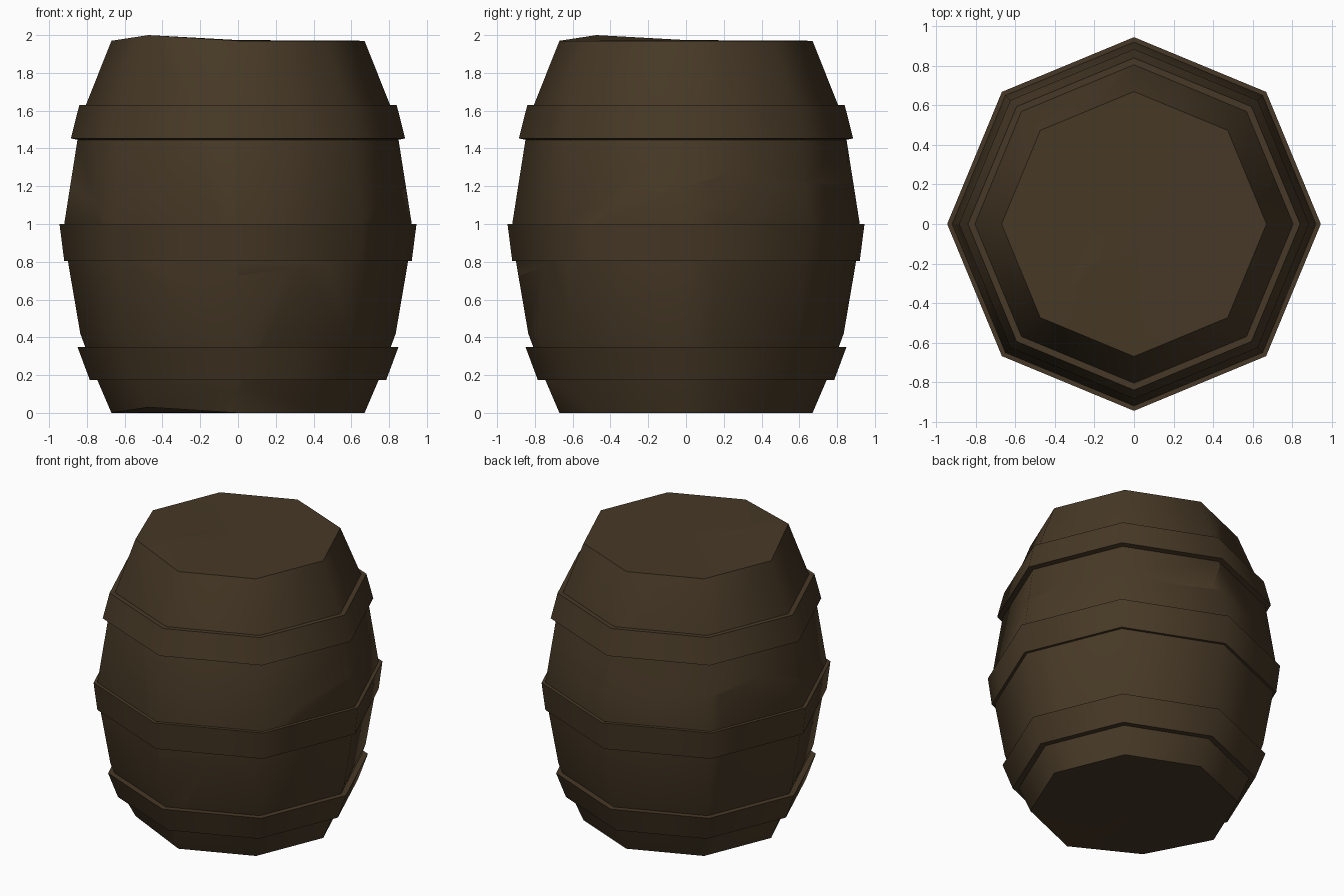
import bpy, bmesh, math
from mathutils import Vector

if "Cube" in bpy.data.objects:
    bpy.data.objects.remove(bpy.data.objects["Cube"])

wood = bpy.data.materials.new("dark_brown_wood")
wood.diffuse_color = (0.062, 0.040, 0.019, 1)
wood.use_nodes = True
wood.node_tree.nodes["Principled BSDF"].inputs["Base Color"].default_value = wood.diffuse_color
SIDES = 8


def new_object(name, bm):
    bmesh.ops.recalc_face_normals(bm, faces=bm.faces)
    me = bpy.data.meshes.new(name)
    bm.to_mesh(me)
    bm.free()
    ob = bpy.data.objects.new(name, me)
    bpy.context.collection.objects.link(ob)
    return ob


def lathe(profile, closed):
    """Octagonal solid (capped) or ring (closed profile) from (radius, z) points."""
    bm = bmesh.new()
    rings = [[bm.verts.new((r * math.cos(k * math.tau / SIDES),
                            r * math.sin(k * math.tau / SIDES), z))
              for k in range(SIDES)] for r, z in profile]
    pairs = list(zip(rings, rings[1:]))
    if closed:
        pairs.append((rings[-1], rings[0]))
    for a, b in pairs:
        for k in range(SIDES):
            n = (k + 1) % SIDES
            bm.faces.new((a[k], a[n], b[n], b[k]))
    if not closed:
        bm.faces.new(rings[0])
        bm.faces.new(rings[-1])
    return bm


def prism(points, direction):
    bm = bmesh.new()
    d = Vector(direction)
    a = [bm.verts.new(p) for p in points]
    b = [bm.verts.new(Vector(p) + d) for p in points]
    bm.faces.new(a)
    bm.faces.new(b)
    for i in range(len(a)):
        j = (i + 1) % len(a)
        bm.faces.new((a[i], a[j], b[j], b[i]))
    ob = new_object("cutter", bm)
    ob.hide_render = True
    return ob


def split(ob, cutter, inside, outside):
    """Break an object into the piece inside and the piece outside a cutter."""
    out = []
    for name, op in ((inside, 'INTERSECT'), (outside, 'DIFFERENCE')):
        mod = ob.modifiers.new("cut", 'BOOLEAN')
        mod.operation, mod.object, mod.solver = op, cutter, 'EXACT'
        ev = ob.evaluated_get(bpy.context.evaluated_depsgraph_get())
        me = bpy.data.meshes.new_from_object(ev)
        ob.modifiers.remove(mod)
        piece = bpy.data.objects.new(name, me)
        bpy.context.collection.objects.link(piece)
        out.append(piece)
    bpy.data.objects.remove(ob)
    bpy.data.objects.remove(cutter)
    return out


# barrel body, with one slightly lifted corner at top and bottom
bm = lathe([(0.67, 0), (0.745, 0.175), (0.835, 0.42), (0.9, 0.8), (0.92, 1.0),
            (0.85, 1.445), (0.805, 1.63), (0.67, 1.97)], False)
for v in bm.verts:
    if v.co.x < -0.3 and v.co.y < -0.3 and (v.co.z < 0.1 or v.co.z > 1.9):
        v.co.z += 0.03
# fan the two ends around a centre so the lifted corner stays clean
caps = [f for f in bm.faces if len(f.verts) == SIDES]
bmesh.ops.poke(bm, faces=caps)
body = new_object("barrel_body", bm)

# level crack: rises from the front towards the back
level = [(-1.3, 0.72), (-0.9, 0.72), (-0.72, 0.79), (-0.48, 1.0), (-0.38, 1.1),
         (0, 1.2), (0.27, 1.28), (0.75, 1.2), (1.3, 1.28), (1.3, 2.5), (-1.3, 2.5)]
upper, lower = split(body, prism([(-1.5, y, z) for y, z in level], (3, 0, 0)),
                     "upper", "lower")

# upper half: leaning crack, then a branch towards the right side
lean = [(-0.5, -1.3), (-0.33, -0.55), (-0.25, -0.22), (-0.2, -0.1), (-0.22, 0.25),
        (-0.25, 0.53), (-0.1, 1.3), (-2.5, 1.3), (-2.5, -1.3)]
top, drop = 2.1, (0.5, 0, -1.5)
left, rest = split(upper, prism([(x - 0.045, y, top) for x, y in lean], drop),
                   "upper_left_piece", "rest")
branch = [(-0.7, -0.36), (-0.25, -0.22), (0.14, -0.1), (0.32, 0.06), (0.48, 0.17),
          (0.7, 0.24), (1.4, 0.27), (1.4, 1.4), (-0.7, 1.4)]
pieces = [left] + split(rest, prism([(x, y, top) for x, y in branch], (0, 0.02, -1.5)),
                        "upper_back_piece", "upper_front_piece")

# lower half: three wedges
front_right = [(-0.25, 0), (-0.1, -0.4), (0, -1.3), (2, -1.3), (2, 0.12), (0.3, 0.15)]
wedge, rest = split(lower, prism([(x - 0.05, y, -0.1) for x, y in front_right],
                                 (0.75, 0, 1.5)), "lower_front_right_piece", "rest")
back = [(0, 0), (-0.5, 0.4), (-1.3, 1.2), (-1.3, 2), (2, 2), (2, 0)]
pieces += [wedge] + split(rest, prism([(x, y, -0.1) for x, y in back], (0, 0, 1.6)),
                          "lower_back_piece", "lower_left_piece")

# three hoops, each split by one upright seam
for name, prof, seam in (
        ("lower_hoop", [(0.735, 0.175), (0.785, 0.175), (0.85, 0.35), (0.80, 0.35)], (1, 0.45)),
        ("middle_hoop", [(0.88, 0.805), (0.92, 0.805), (0.945, 1.0), (0.9, 1.0)], (0.52, 0.75)),
        ("upper_hoop", [(0.835, 1.443), (0.885, 1.453), (0.84, 1.63), (0.79, 1.63)], (0.7, 0.35))):
    for part, sign in (("_a", 1), ("_b", -1)):
        bm = lathe(prof, True)
        cut = bmesh.ops.bisect_plane(bm, geom=bm.verts[:] + bm.edges[:] + bm.faces[:],
                                     plane_co=(0, 0, 0), clear_inner=True,
                                     plane_no=(seam[0] * sign, seam[1] * sign, 0))
        bmesh.ops.holes_fill(bm, edges=[e for e in bm.edges if e.is_boundary])
        pieces.append(new_object(name + part, bm))

# one colour, smooth around the staves and sharp at rims and cracks
for ob in pieces:
    ob.data.materials.clear()
    ob.data.materials.append(wood)
    ob.data.polygons.foreach_set("material_index", [0] * len(ob.data.polygons))
    ob.data.shade_smooth()
    ob.data.set_sharp_from_angle(angle=math.radians(50))
